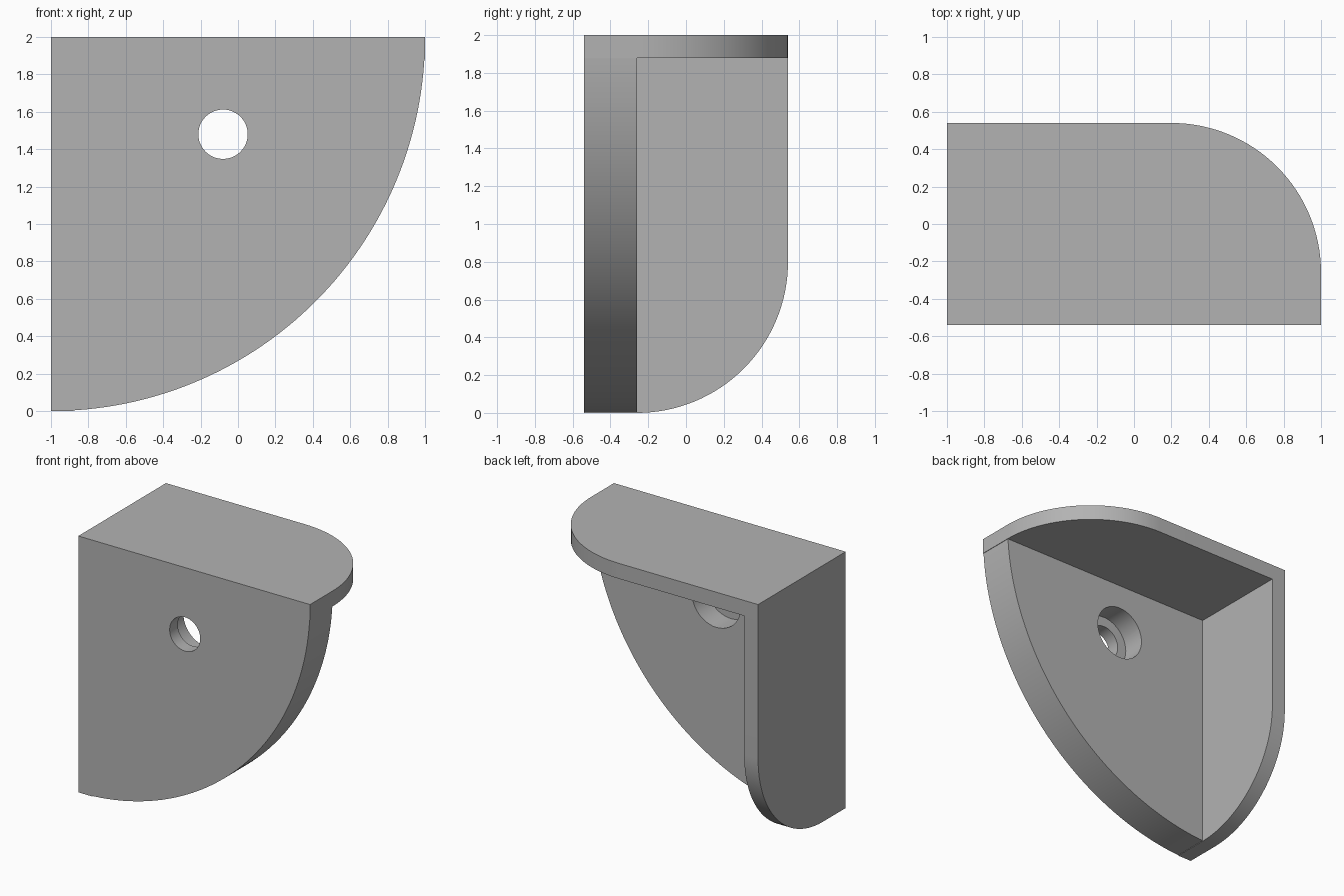
import bpy, bmesh, math
from mathutils import Vector

cube = bpy.data.objects.get("Cube")
if cube:
    bpy.data.objects.remove(cube, do_unlink=True)

# Overall extents and plate thicknesses
SIDE, TOP = 1.0, 2.0
FRONT, BACK, WEB = -0.54, 0.54, -0.26
THIN = 0.12
ROUND = BACK - WEB

grey = bpy.data.materials.new("plain grey")
grey.use_nodes = True
colour = (0.45, 0.45, 0.45, 1)
grey.diffuse_color = colour
grey.node_tree.nodes["Principled BSDF"].inputs["Base Color"].default_value = colour


def arc(cu, cv, radius, start, end, steps):
    """Points along an arc, angles in degrees."""
    angles = [math.radians(start + (end - start) * i / steps) for i in range(steps + 1)]
    return [(cu + radius * math.cos(a), cv + radius * math.sin(a)) for a in angles]


def prism(name, outline, place, depth):
    """Extrude a flat outline; place maps (u, v) to a 3D point."""
    bm = bmesh.new()
    face = bm.faces.new([bm.verts.new(place(u, v)) for u, v in outline])
    moved = bmesh.ops.extrude_face_region(bm, geom=[face])["geom"]
    bmesh.ops.translate(bm, vec=Vector(depth),
                        verts=[g for g in moved if isinstance(g, bmesh.types.BMVert)])
    bmesh.ops.recalc_face_normals(bm, faces=bm.faces)
    mesh = bpy.data.meshes.new(name)
    bm.to_mesh(mesh)
    bm.free()
    mesh.materials.append(grey)
    obj = bpy.data.objects.new(name, mesh)
    bpy.context.collection.objects.link(obj)
    return obj


def combine(target, tool, operation):
    """Apply a boolean and discard the tool."""
    bpy.context.view_layer.objects.active = target
    mod = target.modifiers.new(operation, "BOOLEAN")
    mod.operation, mod.solver, mod.object = operation, "EXACT", tool
    bpy.ops.object.modifier_apply(modifier=mod.name)
    bpy.data.objects.remove(tool, do_unlink=True)


# Quarter-disc front plate
bracket = prism("corner_bracket",
                [(-SIDE, TOP)] + arc(-SIDE, TOP, TOP, 270, 360, 64),
                lambda u, v: (u, FRONT, v), (0, WEB - FRONT, 0))

# Top plate with one rounded back corner
top_plate = prism("top_plate",
                  [(-SIDE, BACK), (-SIDE, FRONT), (SIDE, FRONT)]
                  + arc(SIDE - ROUND, WEB, ROUND, 0, 90, 32),
                  lambda u, v: (u, v, TOP - THIN), (0, 0, THIN))
combine(bracket, top_plate, "UNION")

# Side plate with a rounded lower back corner
side_plate = prism("side_plate",
                   [(BACK, TOP), (FRONT, TOP), (FRONT, 0)]
                   + arc(WEB, ROUND, ROUND, 270, 360, 32),
                   lambda u, v: (-SIDE, u, v), (THIN, 0, 0))
combine(bracket, side_plate, "UNION")

# Screw hole, wider from the back
for name, radius, start, end in (("screw_hole", 0.132, FRONT - 0.1, WEB + 0.1),
                                 ("counterbore", 0.21, FRONT + 0.1, WEB + 0.1)):
    cutter = prism(name, arc(-0.08, 1.48, radius, 0, 360, 48)[:-1],
                   lambda u, v: (u, start, v), (0, end - start, 0))
    combine(bracket, cutter, "DIFFERENCE")

# Smooth curves, crisp edges
bpy.ops.object.select_all(action="DESELECT")
bracket.select_set(True)
bpy.context.view_layer.objects.active = bracket
bpy.ops.object.shade_smooth_by_angle(angle=math.radians(30))
